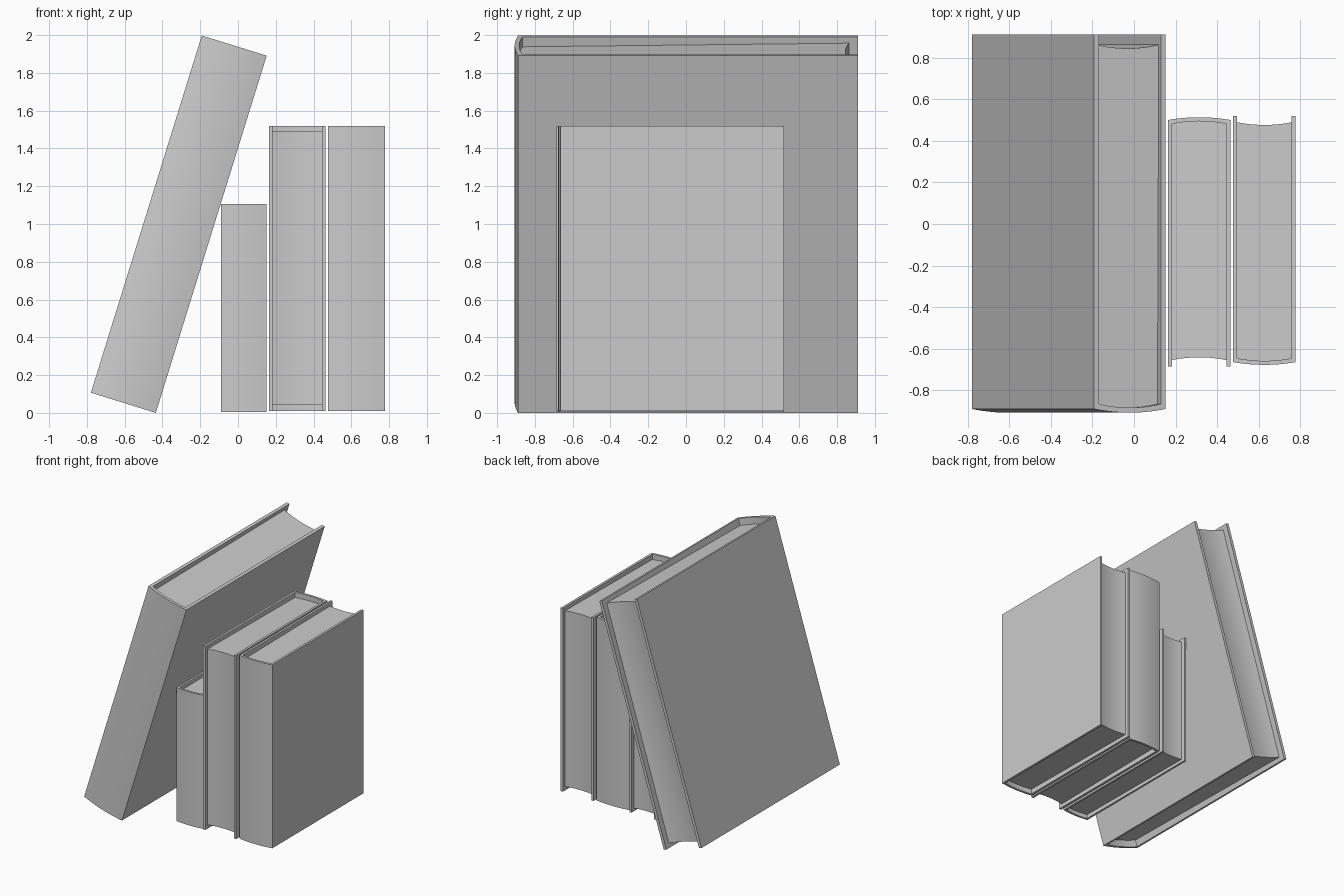
import bpy
import math

if "Cube" in bpy.data.objects:
    bpy.data.objects.remove(bpy.data.objects["Cube"])

SEG = 12  # segments across the rounded spine


def arc(half, y_edge, sag, n=SEG):
    """Shallow curve from -half to +half, bulging toward -y by sag."""
    return [(-half + 2 * half * i / n,
             y_edge - sag * (1 - (2 * i / n - 1) ** 2)) for i in range(n + 1)]


def prism(name, pts, low, high, parent):
    """Closed outline turned into a solid; low/high give z for each y."""
    n = len(pts)
    verts = [(x, y, low(y)) for x, y in pts] + [(x, y, high(y)) for x, y in pts]
    faces = [tuple(reversed(range(n))), tuple(range(n, 2 * n))]
    faces += [(i, (i + 1) % n, (i + 1) % n + n, i + n) for i in range(n)]
    mesh = bpy.data.meshes.new(name)
    mesh.from_pydata(verts, [], faces)
    ob = bpy.data.objects.new(name, mesh)
    bpy.context.collection.objects.link(ob)
    ob.location, ob.rotation_euler = parent
    bpy.ops.object.select_all(action='DESELECT')
    ob.select_set(True)
    bpy.context.view_layer.objects.active = ob
    bpy.ops.object.shade_smooth_by_angle(angle=math.radians(30))
    return ob


def book(name, width, height, spine_y, fore_y, sag, thick, gap, inset_spine,
         inset_fore, loc, rot=(0, 0, 0)):
    """Spine toward local -y, covers reaching fore_y, pages set back by gap."""
    half, inner = width / 2, width / 2 - thick
    placing = (loc, rot)

    # Cover: two boards joined by a rounded spine, a U-shaped section
    outer = arc(half, spine_y, sag)
    inside = arc(inner, spine_y + thick, sag)
    outline = ([(-half, fore_y)] + outer + [(half, fore_y), (inner, fore_y)]
               + inside[::-1] + [(-inner, fore_y)])
    prism(name + "_cover", outline, lambda y: 0, lambda y: height, placing)

    # Page block: rounded at the spine, hollow at the fore edge
    back = spine_y + thick
    front = fore_y - gap

    def inset(y):
        t = (y - back) / (front - back)
        return inset_spine + (inset_fore - inset_spine) * t

    pages = arc(inner, back, sag) + arc(inner, front, sag)[::-1]
    prism(name + "_pages", pages, inset, lambda y: height - inset(y), placing)


# Large leaning book
book("leaning_book", 0.36, 1.98, -0.889, 0.91, 0.018, 0.024, 0.048, 0.055, 0.035,
     (-0.607, 0, 0.0535), (0, math.radians(17.25), 0))

# Short book, spine to the front
book("short_book", 0.24, 1.10, -0.67, 0.52, 0.01, 0.017, 0.033, 0.034, 0.025,
     (0.03, 0, 0.005))

# Two tall books, one turned with its spine to the back
book("turned_book", 0.30, 1.51, -0.50, 0.685, 0.013, 0.019, 0.031, 0.042, 0.031,
     (0.313, 0, 0.01), (0, 0, math.pi))
book("end_book", 0.30, 1.51, -0.664, 0.52, 0.013, 0.019, 0.031, 0.042, 0.031,
     (0.627, 0, 0.01))
